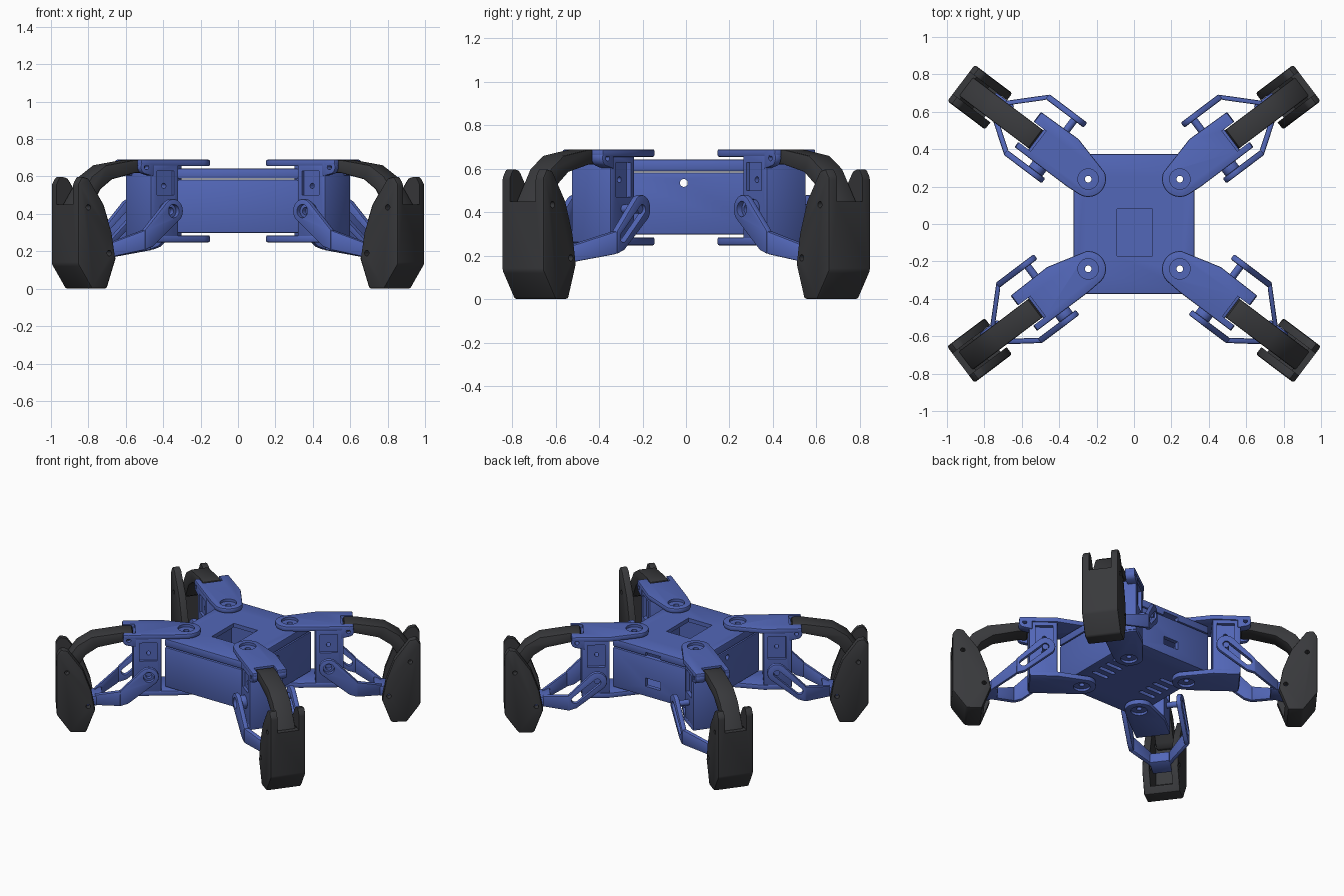
import bpy, bmesh
from math import sin, cos, pi, radians
from mathutils import Matrix

if "Cube" in bpy.data.objects:
    bpy.data.objects.remove(bpy.data.objects["Cube"])


def material(name, rgb):
    m = bpy.data.materials.new(name)
    m.diffuse_color = (*rgb, 1)
    m.use_nodes = True
    m.node_tree.nodes["Principled BSDF"].inputs["Base Color"].default_value = m.diffuse_color
    return m


BLUE = material("blue_plastic", (0.085, 0.135, 0.48))
DARK = material("dark_rubber", (0.04, 0.041, 0.045))


def prism(name, poly, lo, hi, axis="y", shift=None):
    """Extrude a 2D outline along y (outline in x,z) or z (outline in x,y)."""
    bm = bmesh.new()
    put = (lambda p, h: (p[0], h, p[1])) if axis == "y" else (lambda p, h: (p[0], p[1], h))
    if axis == "x":
        put = lambda p, h: (h, p[0], p[1])
    a = [bm.verts.new(put(p, lo)) for p in poly]
    b = [bm.verts.new(put(p, hi)) for p in poly]
    n = len(poly)
    bm.faces.new(a)
    bm.faces.new(b[::-1])
    for i in range(n):
        bm.faces.new((a[i], b[i], b[(i + 1) % n], a[(i + 1) % n]))
    if shift:
        for v in bm.verts:
            v.co.y += shift(v.co.x)
    bmesh.ops.recalc_face_normals(bm, faces=bm.faces)
    me = bpy.data.meshes.new(name)
    bm.to_mesh(me)
    bm.free()
    ob = bpy.data.objects.new(name, me)
    bpy.context.collection.objects.link(ob)
    return ob


def rect(x0, x1, y0, y1):
    return [(x0, y0), (x1, y0), (x1, y1), (x0, y1)]


def arc(cx, cy, r, a0, a1, n=16):
    return [(cx + r * cos(radians(a0 + (a1 - a0) * i / n)),
             cy + r * sin(radians(a0 + (a1 - a0) * i / n))) for i in range(n + 1)]


def circle(cx, cy, r, n=28):
    return arc(cx, cy, r, 0, 360, n)[:-1]


def slot(x0, y0, x1, y1, r, ang):
    return arc(x0, y0, r, ang + 90, ang + 270, 10) + arc(x1, y1, r, ang - 90, ang + 90, 10)


def bake(ob):
    dg = bpy.context.evaluated_depsgraph_get()
    me = bpy.data.meshes.new_from_object(ob.evaluated_get(dg))
    ob.modifiers.clear()
    ob.data = me


def finish(ob, mat, cutters=(), bevel=0.008):
    """Round the edges, cut the openings, colour the part."""
    if bevel:
        m = ob.modifiers.new("round", "BEVEL")
        m.width, m.segments, m.limit_method, m.angle_limit = bevel, 2, "ANGLE", radians(32)
    for c in cutters:
        c.hide_render = True
        m = ob.modifiers.new("cut", "BOOLEAN")
        m.object, m.operation, m.solver = c, "DIFFERENCE", "EXACT"
    bake(ob)
    for c in cutters:
        bpy.data.objects.remove(c)
    ob.data.materials.clear()
    ob.data.materials.append(mat)
    return ob


def smooth(ob):
    bpy.ops.object.select_all(action="DESELECT")
    ob.select_set(True)
    bpy.context.view_layer.objects.active = ob
    bpy.ops.object.shade_smooth_by_angle(angle=radians(30))


HX, HY, ANG = 0.245, 0.24, 37

# Body shell: open tray plus lid
def hip_holes(lo, hi):
    return [prism("c", circle(sx * HX, sy * HY, 0.018), lo, hi, "z")
            for sx in (-1, 1) for sy in (-1, 1)]

cuts = hip_holes(0.2, 0.4)
cuts.append(prism("c", rect(-0.295, 0.295, -0.345, 0.345), 0.325, 0.7, "z"))
cuts.append(prism("c", circle(-0.01, 0.535, 0.018), -0.5, 0.5, "x"))
cuts.append(prism("c", rect(-0.06, 0.06, 0.37, 0.43), 0.3, 0.5))
for side in (-1, 1):
    for k in range(4):
        y = -0.105 + 0.07 * k
        cuts.append(prism("c", slot(side * 0.2 - 0.05, y, side * 0.2 + 0.05, y, 0.014, 0), 0.2, 0.4, "z"))
body = finish(prism("body_tray", rect(-0.323, 0.323, -0.375, 0.375), 0.297, 0.583, "z"), BLUE, cuts)

cuts = hip_holes(0.5, 0.8)
cuts.append(prism("c", rect(-0.295, 0.295, -0.345, 0.345), 0.5, 0.615, "z"))
cuts.append(prism("c", rect(-0.09, 0.1, -0.17, 0.08), 0.55, 0.75, "z"))
cuts.append(prism("c", rect(-0.06, 0.06, 0.5, 0.615), 0.3, 0.5))
lid = finish(prism("body_lid", rect(-0.323, 0.323, -0.375, 0.375), 0.588, 0.643, "z"), BLUE, cuts)
smooth(body)
smooth(lid)

# One leg in its own frame: x outward, y sideways, origin at the hip axis
leg = []

# Hip plates above and below the body
hip = arc(0, 0, 0.095, 120, 270, 20) + [(0.07, -0.1)]
top = finish(prism("hip_top_plate", hip + [(0.33, -0.1), (0.35, -0.1), (0.415, -0.1), (0.415, 0.135), (0.17, 0.14)],
                   0.655, 0.69, "z"), BLUE,
             [prism("c", circle(0, 0, 0.055), 0.672, 0.75, "z"),
              prism("c", circle(0, 0, 0.018), 0.5, 0.75, "z"),
              prism("c", rect(0.335, 0.5, -0.066, 0.07), 0.5, 0.8, "z")])
bottom = finish(prism("hip_bottom_plate", hip + [(0.345, -0.1), (0.345, 0.13), (0.17, 0.135)],
                      0.248, 0.285, "z"), BLUE,
                [prism("c", circle(0, 0, 0.055), 0.2, 0.265, "z"),
                 prism("c", circle(0, 0, 0.018), 0.2, 0.4, "z")])
leg += [top, bottom]

# Motor housing between the plates
leg.append(finish(prism("motor_housing", rect(0.165, 0.35, 0.26, 0.67), -0.098, 0.13), BLUE,
                  [prism("c", rect(0.195, 0.31, 0.47, 0.63), 0.105, 0.2),
                   prism("c", rect(0.195, 0.31, 0.50, 0.63), -0.2, -0.08),
                   prism("c", circle(0.25, 0.55, 0.014), -0.3, 0.3)]))

# Ears carrying the upper arm
ear = [(0.33, 0.685), (0.33, 0.60)] + arc(0.38, 0.65, 0.038, -70, 80, 10)
for lo, hi in ((-0.1, -0.066), (0.07, 0.135)):
    leg.append(finish(prism("arm_ear", ear, lo, hi), BLUE,
                      [prism("c", circle(0.38, 0.65, 0.014), -0.3, 0.3)], 0.005))

# Upper arm
leg.append(finish(prism("upper_arm", [(0.345, 0.65), (0.355, 0.688), (0.43, 0.688), (0.62, 0.66), (0.715, 0.60),
                                      (0.82, 0.45), (0.81, 0.41), (0.77, 0.395), (0.73, 0.42), (0.66, 0.53),
                                      (0.58, 0.585), (0.42, 0.62), (0.36, 0.62)], -0.06, 0.064), DARK))

# Lower fork: two flat blades bending inward to a shared end block
blade = arc(0.25, 0.415, 0.065, 45, 225, 16) + [(0.385, 0.225), (0.44, 0.207), (0.44, 0.315)]
bend = [(0.435, 0.315), (0.435, 0.208), (0.60, 0.165), (0.60, 0.24)]
leg.append(finish(prism("fork_slotted_blade", blade, 0.205, 0.238), BLUE,
                  [prism("c", slot(0.25, 0.412, 0.395, 0.285, 0.024, -41), 0.1, 0.3)]))
leg.append(finish(prism("fork_hub_blade", blade, -0.168, -0.135), BLUE,
                  [prism("c", circle(0.25, 0.415, 0.036), -0.3, 0)]))
for lo, hi, inward in ((0.203, 0.238, -0.165), (-0.168, -0.133, 0.115)):
    leg.append(finish(prism("fork_bend", bend, lo, hi, "y",
                            lambda x, k=inward: k * (x - 0.435) / 0.165), BLUE))
leg.append(finish(prism("fork_end_block", [(0.55, 0.245), (0.55, 0.175), (0.66, 0.15), (0.675, 0.19), (0.65, 0.225)],
                        -0.06, 0.075), BLUE))
leg.append(finish(prism("fork_pin", circle(0.25, 0.415, 0.02), 0.12, 0.225), BLUE, (), 0))
leg.append(finish(prism("fork_hub", circle(0.25, 0.415, 0.045), -0.14, -0.09), BLUE,
                  [prism("c", circle(0.25, 0.415, 0.02), -0.2, -0.11)], 0.004))

# Foot: hollow channel with two prongs
foot = [(0.66, 0.0), (0.76, 0.0), (0.852, 0.13), (0.852, 0.56), (0.825, 0.60), (0.78, 0.59),
        (0.68, 0.45), (0.625, 0.30), (0.60, 0.16)]
hollow = [(0.5, 0.05), (0.72, 0.05), (0.805, 0.15), (0.805, 0.45), (0.95, 0.45), (0.95, 0.7), (0.5, 0.7)]
leg.append(finish(prism("foot", foot, -0.12, 0.123), DARK,
                  [prism("c", hollow, -0.072, 0.076),
                   prism("c", circle(0.645, 0.19, 0.015), -0.3, 0.3),
                   prism("c", circle(0.785, 0.435, 0.015), -0.3, 0.3)], 0.012))

# Place the four legs: back and front are turned, left side is mirrored
for sy, end in ((1, "back"), (-1, "front")):
    for sx, side in ((1, "right"), (-1, "left")):
        mat = (Matrix.Diagonal((sx, 1, 1, 1)) @ Matrix.Translation((HX, sy * HY, 0))
               @ Matrix.Rotation(radians(ANG * sy), 4, "Z"))
        for part in leg:
            me = part.data.copy()
            me.transform(mat)
            if sx < 0:
                me.flip_normals()
            ob = bpy.data.objects.new(f"{end}_{side}_{part.name}", me)
            bpy.context.collection.objects.link(ob)
            smooth(ob)
for part in leg:
    bpy.data.objects.remove(part)
